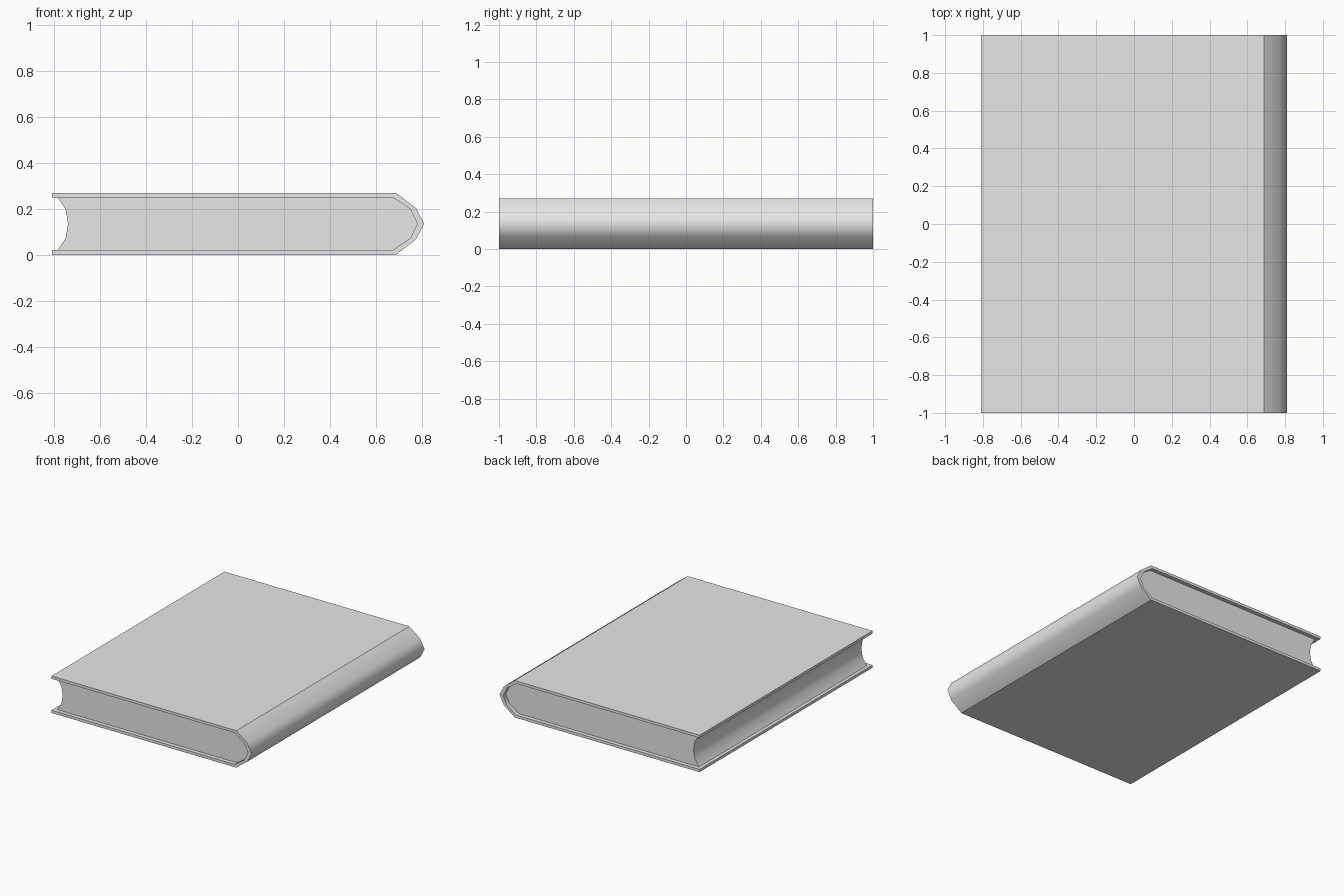
import bpy
import bmesh

cube = bpy.data.objects.get("Cube")
if cube:
    bpy.data.objects.remove(cube, do_unlink=True)

HEIGHT = 0.27
MID = HEIGHT / 2
BOARD = 0.02      # cover thickness
RECESS = 0.03     # how far the pages sit inside the cover ends

grey = bpy.data.materials.new("light grey")
grey.use_nodes = True
grey.diffuse_color = (0.8, 0.8, 0.8, 1)
grey.node_tree.nodes["Principled BSDF"].inputs["Base Color"].default_value = (0.8, 0.8, 0.8, 1)


def mirrored(upper):
    """Complete an upper half outline, ending at mid height, with its mirror image."""
    return upper + [(x, HEIGHT - z) for x, z in reversed(upper[:-1])]


def extrude_profile(name, outline, half_length, is_round):
    """Extrude an x-z outline along y; sides picked by is_round are smooth together."""
    bm = bmesh.new()
    face = bm.faces.new([bm.verts.new((x, -half_length, z)) for x, z in outline])
    result = bmesh.ops.extrude_face_region(bm, geom=[face], use_keep_orig=True)
    for v in result["geom"]:
        if isinstance(v, bmesh.types.BMVert):
            v.co.y = half_length
    bmesh.ops.recalc_face_normals(bm, faces=bm.faces)
    for f in bm.faces:
        f.normal_update()
        f.smooth = is_round(f)
    for e in bm.edges:
        e.smooth = all(f.smooth for f in e.link_faces)
    mesh = bpy.data.meshes.new(name)
    bm.to_mesh(mesh)
    bm.free()
    mesh.materials.append(grey)
    obj = bpy.data.objects.new(name, mesh)
    bpy.context.collection.objects.link(obj)
    return obj


def is_slanted(face):
    """Curved spine or fore-edge sides lean in both x and z."""
    return abs(face.normal.x) > 0.2 and abs(face.normal.z) > 0.1


# Spine and fore-edge outlines, upper halves
outer_spine = mirrored([(0.687, HEIGHT), (0.775, 0.203), (0.81, MID)])
inner_spine = mirrored([(0.673, HEIGHT - BOARD), (0.75, 0.198), (0.78, MID)])
fore_edge = mirrored([(-0.785, HEIGHT - BOARD), (-0.75, 0.197), (-0.74, MID)])

# Cover: two boards joined by the rounded spine
cover_outline = ([(-0.81, HEIGHT)] + outer_spine + [(-0.81, 0), (-0.81, BOARD)]
                 + inner_spine[::-1] + [(-0.81, HEIGHT - BOARD)])
extrude_profile("cover", cover_outline, 1.0, is_slanted)

# Page block with hollow fore-edge
extrude_profile("pages", inner_spine + fore_edge[::-1], 1.0 - RECESS, is_slanted)
